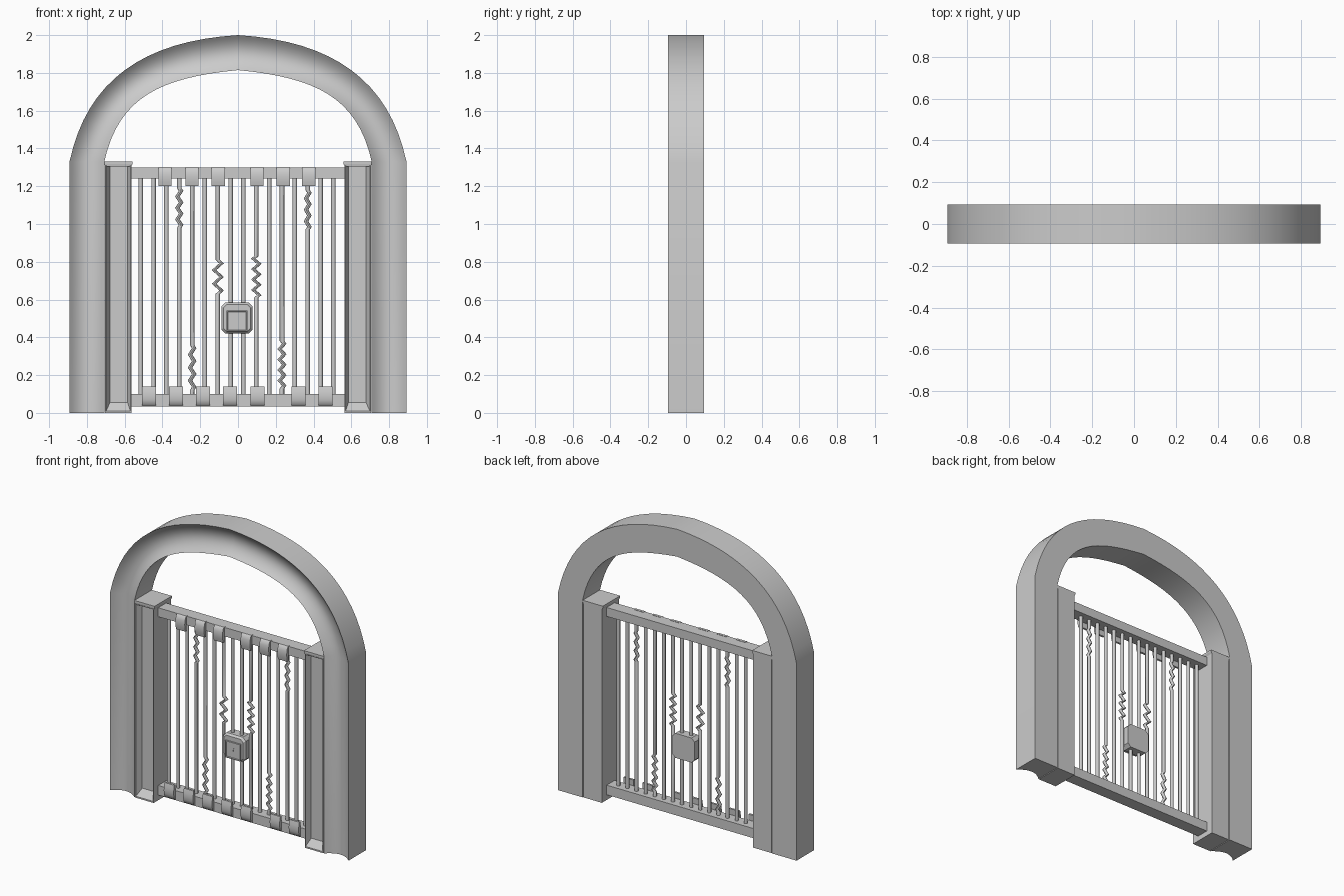
import bpy, bmesh, math

if "Cube" in bpy.data.objects:
    bpy.data.objects.remove(bpy.data.objects["Cube"])


def finish(name, verts, faces, smooth=None):
    me = bpy.data.meshes.new(name)
    me.from_pydata(verts, [], faces)
    bm = bmesh.new()
    bm.from_mesh(me)
    bmesh.ops.recalc_face_normals(bm, faces=bm.faces)
    bm.to_mesh(me)
    bm.free()
    ob = bpy.data.objects.new(name, me)
    bpy.context.collection.objects.link(ob)
    if smooth:
        me.shade_smooth()
        me.set_sharp_from_angle(angle=math.radians(smooth))
    return ob


def loft(name, rings, smooth=None):
    """Skin equal-sized closed rings and cap both ends."""
    n = len(rings[0])
    verts = [p for r in rings for p in r]
    faces = [(i * n + j, i * n + (j + 1) % n, (i + 1) * n + (j + 1) % n, (i + 1) * n + j)
             for i in range(len(rings) - 1) for j in range(n)]
    faces += [tuple(range(n)), tuple(range(len(verts) - n, len(verts)))]
    return finish(name, verts, faces, smooth)


def box(name, x0, x1, y0, y1, z0, z1):
    return loft(name, [[(x0, y0, z), (x1, y0, z), (x1, y1, z), (x0, y1, z)] for z in (z0, z1)])


def bezier(p, t):
    c = ((1 - t) ** 3, 3 * t * (1 - t) ** 2, 3 * t * t * (1 - t), t ** 3)
    return tuple(sum(k * q[a] for k, q in zip(c, p)) for a in (0, 1))


D = 0.094  # half depth

# Stone arch: cove-fronted section swept up one leg, over the top, down the other
outer = [(.892, 1.33), (.80, 1.76), (.50, 1.97), (0, 2.0)]
inner = [(.708, 1.33), (.63, 1.68), (.40, 1.775), (0, 1.815)]
half = [((.708, 0), (.892, 0))]
half += [(bezier(inner, i / 16), bezier(outer, i / 16)) for i in range(17)]
stations = half + [((-a[0], a[1]), (-b[0], b[1])) for a, b in reversed(half[:-1])]
rings = []
for a, b in stations:
    ring = []
    for k in range(13):
        s = k / 12
        y = -D + 0.045 * (1 - (2 * s - 1) ** 2)
        ring.append((a[0] + (b[0] - a[0]) * s, y, a[1] + (b[1] - a[1]) * s))
    ring += [(b[0], D, b[1]), (a[0], D, a[1])]
    rings.append(ring)
loft("arch", rings, 35)

# Side pillars: recessed front panel with sloped surround, thin cap
for sx, side in ((-1, "left"), (1, "right")):
    def rect(x0, x1, z0, z1, y):
        return [(sx * x0, y, z0), (sx * x1, y, z0), (sx * x1, y, z1), (sx * x0, y, z1)]
    loft(side + "_pillar", [rect(.565, .703, 0, 1.31, D - .003),
                            rect(.565, .703, 0, 1.31, -D),
                            rect(.570, .698, .01, 1.31, -D),
                            rect(.585, .678, .055, 1.305, -D + .04)])
    cap = [(.565, .703, 1.305, 0), (.558, .708, 1.318, .002), (.558, .708, 1.33, .002)]
    loft(side + "_pillar_cap", [[(sx * a, -D + .002 - e, z), (sx * b, -D + .002 - e, z),
                                 (sx * b, D - .003, z), (sx * a, D - .003, z)]
                                for a, b, z, e in cap])

# Horizontal rails
box("top_rail", -.57, .57, -.045, .04, 1.24, 1.30)
box("bottom_rail", -.57, .57, -.045, .04, .035, .10)

# Curved straps gripping the rails
strap = [(-.03, 1.302), (-.048, 1.302), (-.058, 1.293), (-.064, 1.272), (-.066, 1.25),
         (-.064, 1.225), (-.058, 1.20), (-.044, 1.20), (-.046, 1.24), (-.03, 1.26)]
for i, x in enumerate((-.387, -.243, -.105, .10, .24, .375)):
    loft(f"top_strap_{i}", [[(x + d, y, z) for y, z in strap] for d in (-.035, .035)], 40)
for i, x in enumerate((-.472, -.327, -.185, -.043, .102, .32, .462)):
    loft(f"bottom_strap_{i}", [[(x + d, y, 1.34 - z) for y, z in strap] for d in (-.037, .037)], 40)


# Bars, some with a crumpled stretch: index -> (low z, high z, kinks, amplitude)
kinks = {3: (.98, 1.19, 7, .010), 4: (.12, .36, 7, .011), 6: (.63, .81, 5, .020),
         9: (.61, .83, 8, .016), 11: (.13, .38, 9, .012), 13: (.97, 1.18, 7, .009)}
for i in range(16):
    x = -.515 + i * .068
    path = [(x, .06)]
    if i in kinks:
        lo, hi, n, amp = kinks[i]
        path.append((x, lo))
        path += [(x + amp * (-1) ** k, lo + (hi - lo) * (k + .5) / n) for k in range(n)]
        path.append((x, hi))
    path.append((x, 1.27))
    loft(f"bar_{i}", [[(px + .012 * math.cos(a), .012 * math.sin(a), pz)
                       for a in (math.tau * j / 8 for j in range(8))] for px, pz in path], 50)

# Lock body: clipped-corner block with a chamfered front
cx, cz = -.005, .502


def octagon(h, c, y):
    pts = [(-h + c, -h), (h - c, -h), (h, -h + c), (h, h - c),
           (h - c, h), (-h + c, h), (-h, h - c), (-h, -h + c)]
    return [(cx + a, y, cz + b) for a, b in pts]


loft("lock_body", [octagon(.083, .022, .035), octagon(.083, .022, -.028), octagon(.072, .018, -.042)])


# Lock plate with a sunken face
def square(h, y):
    return [(cx + a * h, y, .486 + b * h) for a, b in ((-1, -1), (1, -1), (1, 1), (-1, 1))]


loft("lock_plate", [square(.056, -.035), square(.056, -.054), square(.050, -.054), square(.048, -.049)])

# Keyhole: round head with a slot
loft("keyhole_head", [[(cx + .008 * math.cos(a), y, .500 + .008 * math.sin(a))
                       for a in (math.tau * j / 10 for j in range(10))] for y in (-.045, -.052)])
box("keyhole_slot", cx - .004, cx + .004, -.052, -.045, .482, .498)
